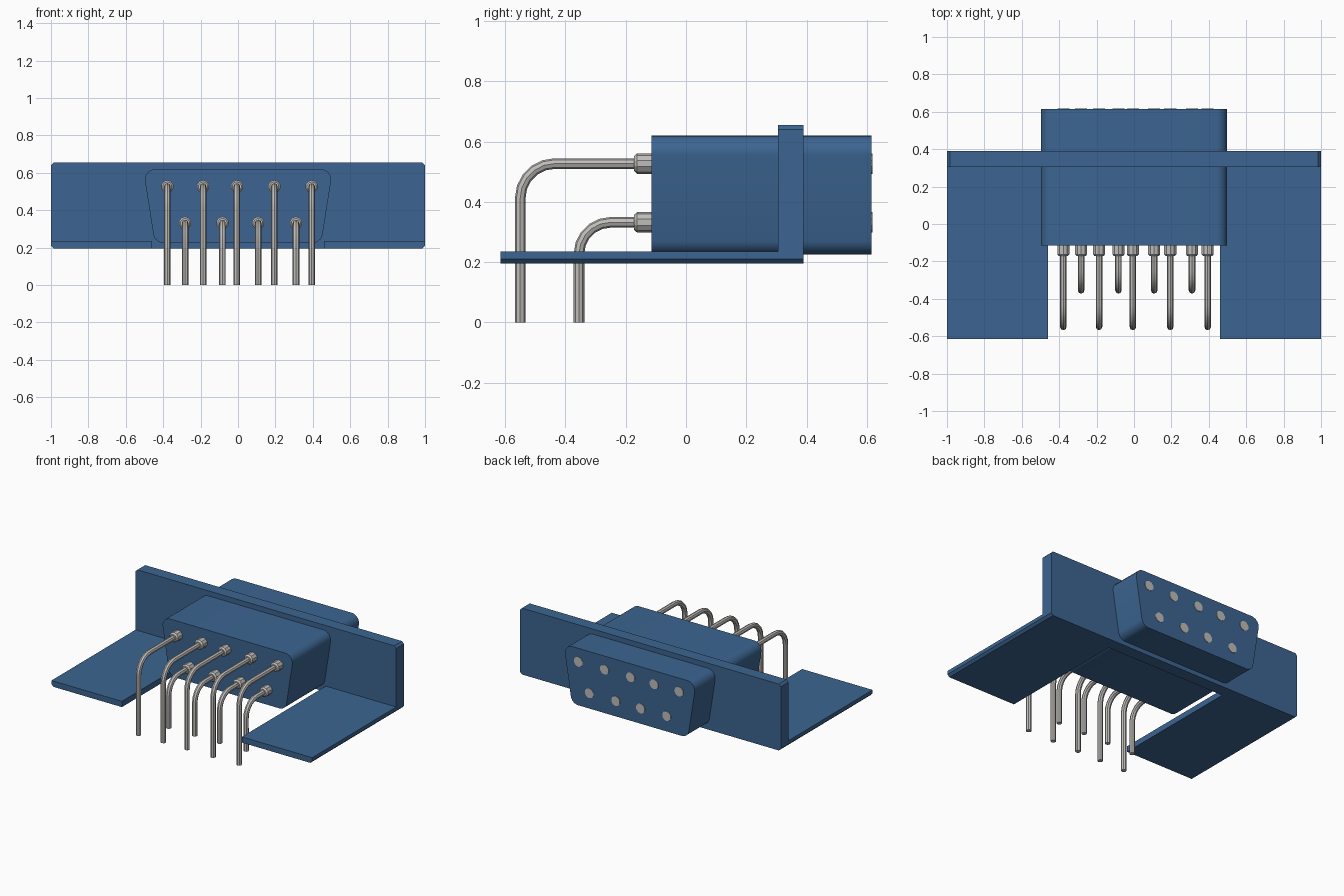
import bpy, bmesh, math
from mathutils import Vector, Matrix

old = bpy.data.objects.get("Cube")
if old:
    bpy.data.objects.remove(old, do_unlink=True)


def material(name, rgb):
    m = bpy.data.materials.new(name)
    m.use_nodes = True
    m.diffuse_color = (*rgb, 1)
    m.node_tree.nodes["Principled BSDF"].inputs["Base Color"].default_value = (*rgb, 1)
    return m


BLUE = material("blue_plastic", (0.045, 0.13, 0.285))
GREY = material("pin_metal", (0.52, 0.51, 0.49))


def smooth(ob):
    bpy.ops.object.select_all(action='DESELECT')
    ob.select_set(True)
    bpy.context.view_layer.objects.active = ob
    bpy.ops.object.shade_smooth_by_angle(angle=math.radians(30))


def finish(bm, name, mat):
    bmesh.ops.recalc_face_normals(bm, faces=bm.faces[:])
    me = bpy.data.meshes.new(name)
    bm.to_mesh(me)
    bm.free()
    me.materials.append(mat)
    ob = bpy.data.objects.new(name, me)
    bpy.context.collection.objects.link(ob)
    return ob


def extrude_profile(name, pts, y0, y1, mat):
    """Closed x/z outline extruded along y."""
    bm = bmesh.new()
    face = bm.faces.new([bm.verts.new((x, y0, z)) for x, z in pts])
    out = bmesh.ops.extrude_face_region(bm, geom=[face])
    verts = [g for g in out["geom"] if isinstance(g, bmesh.types.BMVert)]
    bmesh.ops.translate(bm, verts=verts, vec=(0, y1 - y0, 0))
    return finish(bm, name, mat)


def round_corners(pts, r, n=5):
    """Replace each polygon corner with a tangent arc."""
    out = []
    for i, p in enumerate(pts):
        p = Vector(p)
        a = (Vector(pts[i - 1]) - p).normalized()
        b = (Vector(pts[(i + 1) % len(pts)]) - p).normalized()
        half = a.angle(b) / 2
        c = p + (a + b).normalized() * r / math.sin(half)
        t = r / math.tan(half)
        va, vb = p + a * t - c, p + b * t - c
        for k in range(n + 1):
            out.append(c + va.lerp(vb, k / n).normalized() * r)
    return [(v.x, v.y) for v in out]


# Upright mounting plate with clipped corners
B, T, C = 0.195, 0.655, 0.015
extrude_profile("mounting_plate",
                [(-1 + C, B), (1 - C, B), (1, B + C), (1, T - C),
                 (1 - C, T), (-1 + C, T), (-1, T - C), (-1, B + C)],
                0.305, 0.39, BLUE)

# Flat flanges on both sides
for side, s in (("left", 1), ("right", -1)):
    extrude_profile(side + "_flange",
                    [(s * 0.46, B), (s * (1 - C), B), (s, B + C),
                     (s, 0.235), (s * 0.46, 0.235)],
                    -0.615, 0.305, BLUE)

# Rounded trapezoid connector body
outline = round_corners([(-0.445, 0.225), (0.445, 0.225),
                         (0.507, 0.62), (-0.507, 0.62)], 0.055)
smooth(extrude_profile("connector_body", outline, -0.115, 0.615, BLUE))


def ring_section(bm, x, z, y0, y1, r0, r1):
    length = y1 - y0
    m = Matrix.Translation((x, (y0 + y1) / 2, z)) @ Matrix.Rotation(-math.pi / 2, 4, 'X')
    bmesh.ops.create_cone(bm, cap_ends=True, segments=10, radius1=r0,
                          radius2=r1, depth=length, matrix=m)


def contact(name, x, z, y_leg, bend):
    # Sleeve passing through the body, showing as a collar and a socket
    bm = bmesh.new()
    ring_section(bm, x, z, -0.172, -0.162, 0.025, 0.034)
    ring_section(bm, x, z, -0.162, 0.618, 0.034, 0.034)
    finish(bm, name + "_sleeve", GREY)

    # Bent solder leg
    path = [(x, -0.15, z)]
    for k in range(6):
        a = math.pi / 2 * k / 5
        path.append((x, y_leg + bend - bend * math.sin(a), z - bend + bend * math.cos(a)))
    path.append((x, y_leg, 0))
    cu = bpy.data.curves.new(name + "_leg", 'CURVE')
    cu.dimensions = '3D'
    cu.bevel_depth = 0.0175
    cu.bevel_resolution = 2
    cu.use_fill_caps = True
    sp = cu.splines.new('POLY')
    sp.points.add(len(path) - 1)
    for pt, co in zip(sp.points, path):
        pt.co = (*co, 1)
    cu.materials.append(GREY)
    ob = bpy.data.objects.new(name + "_leg", cu)
    bpy.context.collection.objects.link(ob)
    bpy.ops.object.select_all(action='DESELECT')
    ob.select_set(True)
    bpy.context.view_layer.objects.active = ob
    bpy.ops.object.convert(target='MESH')
    smooth(bpy.context.view_layer.objects.active)


# Two rows of contacts
for i, x in enumerate((-0.378, -0.187, -0.006, 0.194, 0.394)):
    contact(f"upper_pin_{i + 1}", x, 0.527, -0.55, 0.115)
for i, x in enumerate((-0.283, -0.083, 0.108, 0.31)):
    contact(f"lower_pin_{i + 1}", x, 0.332, -0.355, 0.105)
